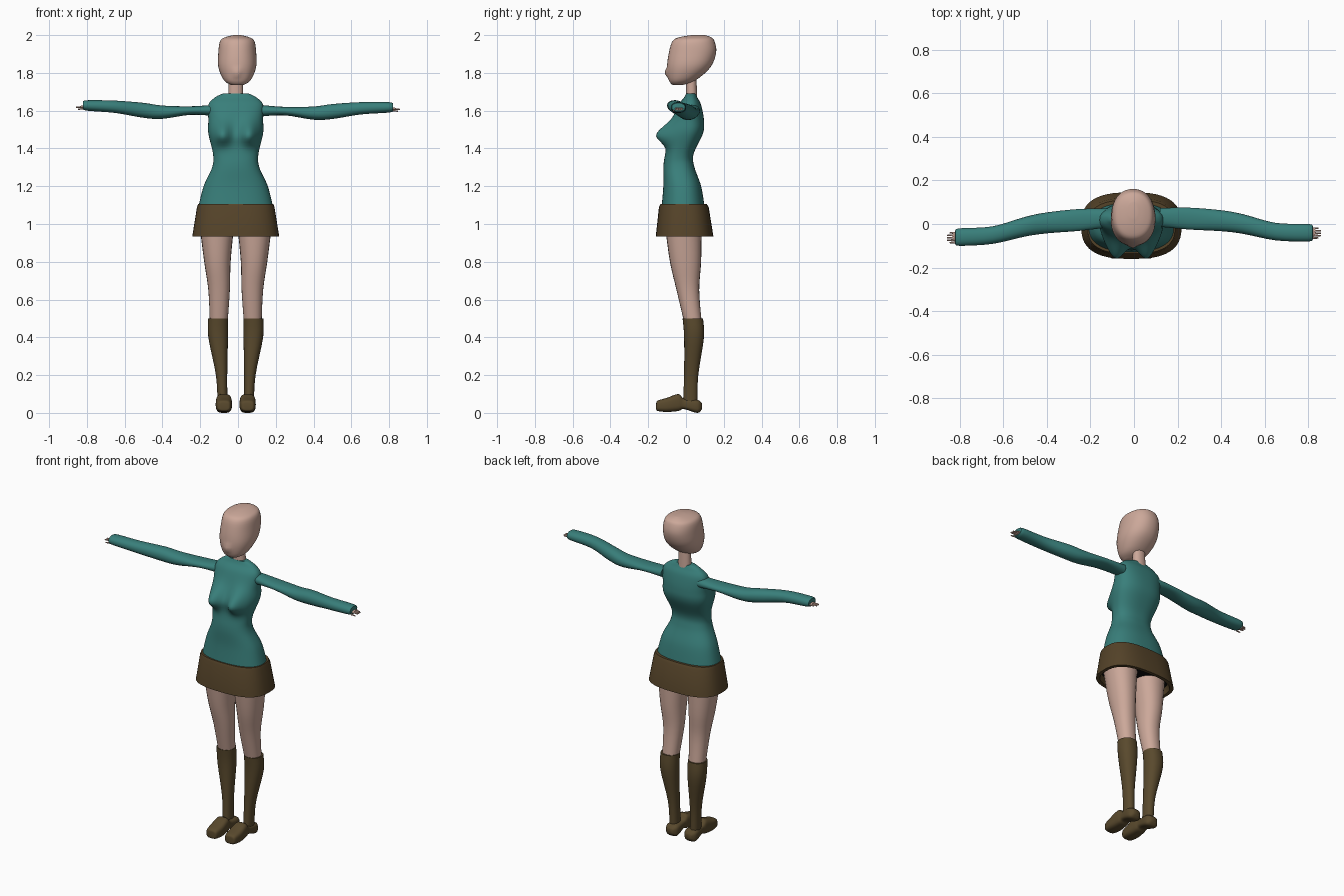
import bpy, bmesh
from math import cos, sin, pi, exp, radians, copysign
from mathutils import Vector

if "Cube" in bpy.data.objects:
    bpy.data.objects.remove(bpy.data.objects["Cube"], do_unlink=True)

MIDDLE = -.012  # the body stands slightly off the centre line
ARM_HEIGHT = 1.6


def material(name, *rgb):
    mat = bpy.data.materials.new(name)
    mat.use_nodes = True
    mat.diffuse_color = (*rgb, 1)
    mat.node_tree.nodes["Principled BSDF"].inputs["Base Color"].default_value = (*rgb, 1)
    return mat


skin = material("skin", .6, .39, .32)
teal = material("teal knit", .04, .21, .195)
brown = material("brown skirt", .09, .056, .022)
dark_brown = material("brown sock", .1, .067, .026)
black = material("black lining", .004, .004, .004)


def smooth_rows(rows, steps):
    """Add Catmull-Rom rows in between the given ones."""
    rows = [Vector(row) for row in rows]
    padded = [rows[0], *rows, rows[-1]]
    result = []
    for before, start, end, after in zip(padded, padded[1:], padded[2:], padded[3:]):
        leave, arrive = (end - before) / 2, (after - start) / 2
        for step in range(steps):
            t = step / steps
            ease = t * t * (3 - 2 * t)
            result.append(start.lerp(end, ease) + leave * t * (1 - t) ** 2
                          - arrive * t * t * (1 - t))
    return result + [rows[-1]]


def to_z(position, across, other):
    return Vector((across, other, position))


def to_y(position, across, other):
    return Vector((across, position, other))


def to_x(position, across, other):
    return Vector((position, across, other))


def loft(name, materials, orient, rows, sides=24, power=2.2, steps=4, bump=None):
    """Skin rounded sections; a row is position, centre, half width, low, high."""
    bm = bmesh.new()
    rings = []
    for position, centre, half, low, high in smooth_rows(rows, steps):
        ring = []
        for k in range(sides):
            c, s = cos(2 * pi * k / sides), sin(2 * pi * k / sides)
            across = centre + half * copysign(abs(c) ** (2 / power), c)
            other = (low + high + (high - low) * copysign(abs(s) ** (2 / power), s)) / 2
            point = orient(position, across, other)
            if bump and s < 0:
                point.y -= bump(point.x, point.z) * min(1, -2 * s)
            ring.append(bm.verts.new(point))
        rings.append(ring)
    for ring, following in zip(rings, rings[1:]):
        for k in range(sides):
            bm.faces.new((ring[k - 1], ring[k], following[k], following[k - 1]))
    first_cap = bm.faces.new(rings[0])
    first_cap.material_index = len(materials) - 1  # a second colour fills the first cap
    bm.faces.new(rings[-1])
    bmesh.ops.recalc_face_normals(bm, faces=bm.faces)
    mesh = bpy.data.meshes.new(name)
    bm.to_mesh(mesh)
    bm.free()
    for mat in materials:
        mesh.materials.append(mat)
    mesh.shade_smooth()
    mesh.set_sharp_from_angle(angle=radians(50))
    bpy.context.scene.collection.objects.link(bpy.data.objects.new(name, mesh))


def centred(*rows):
    """Rows of height, half width, front and back about the body's middle."""
    return [(z, MIDDLE, half, front, back) for z, half, front, back in rows]


def bell(distance, spread):
    return exp(-(distance / spread) ** 2)


# Head with a slight nose, and neck
def nose(x, z):
    return .016 * bell(x - MIDDLE / 2, .02) * bell(z - 1.8, .02)


head = centred((1.735, .03, -.07, -.02), (1.76, .07, -.09, .05), (1.83, .1, -.1, .13),
               (1.91, .1, -.09, .16), (1.97, .09, -.07, .15), (1.99, .06, -.03, .13),
               (2, .02, .03, .1))
loft("head", [skin], to_z, [(z, MIDDLE / 3, *size) for z, _, *size in head],
     sides=40, bump=nose)
loft("neck", [skin], to_z, centred((1.66, .04, 0, .06), (1.78, .036, 0, .055)))


# Sweater body with the bust formed on its front
def bust(x, z):
    rise = bell(z - 1.47, .068 if z > 1.47 else .05)
    return .078 * rise * sum(bell(x - MIDDLE - s * .072, .052) for s in (-1, 1))


loft("sweater_body", [teal], to_z, centred(
    (1.08, .2, -.13, .1), (1.2, .17, -.12, .08), (1.3, .125, -.12, .045),
    (1.37, .12, -.11, .04), (1.48, .145, -.085, .09), (1.55, .145, -.07, .095),
    (1.63, .145, -.04, .08), (1.67, .11, -.01, .06), (1.69, .07, 0, .05)),
    sides=64, power=2.4, steps=7, bump=bust)

# Skirt, from the dark lining around the hem and up to the waist
loft("skirt", [brown, black], to_z, centred(
    (.97, .2, -.13, .11), (.935, .21, -.14, .125), (.935, .23, -.16, .145),
    (1.09, .205, -.143, .12), (1.105, .2, -.136, .11)), sides=48, power=2.7, steps=1)

# Limb sections for one side, mirrored below
leg = [(.98, .1, .09, -.11, .083), (.8, .097, .07, -.085, .08),
       (.65, .088, .057, -.05, .07), (.48, .09, .047, -.01, .083)]
sock = [(.5, .093, .053, -.018, .09), (.4, .093, .052, -.01, .095),
        (.2, .075, .03, -.01, .065), (.05, .07, .026, -.016, .06)]
shoe = [(-.158, .063, .02, .02, .05), (-.15, .063, .035, .01, .065),
        (-.1, .063, .043, .005, .08), (-.04, .063, .04, .01, .1),
        (-.01, .063, .035, .02, .075), (.06, .063, .04, 0, .07),
        (.085, .063, .02, .02, .05)]
sleeve = [(.12, .03, .043, -.03, .03), (.25, .025, .05, -.025, .02),
          (.4, .015, .048, -.048, .022), (.5, 0, .045, -.044, .035),
          (.65, -.035, .04, -.02, .045), (.8, -.04, .04, -.01, .045),
          (.82, -.04, .03, 0, .035)]
palm = [(.8, -.038, .022, 0, .02), (.83, -.038, .02, 0, .017)]


def finger(index):
    """Four fingers side by side, then a lower thumb; the outer ones are short."""
    y = -.02 - .011 * index
    z = 0 if index == 4 else .01
    tip = .846 if index in (0, 4) else .857
    return [(.82, y, .005, z - .005, z + .005), (tip, y, .003, z - .006, z)]


for side, label in ((1, "left"), (-1, "right")):
    def on_leg(rows):
        return [(t, MIDDLE + side * centre, *size) for t, centre, *size in rows]

    def on_arm(rows):
        # The right arm reaches a little further forward and up
        lean = .025 if side < 0 else 0
        return [(side * x, y - lean * x, half, *(ARM_HEIGHT + z + lean * x / 2 for z in span))
                for x, y, half, *span in rows]

    # Legs, socks and shoes
    loft(label + "_leg", [skin], to_z, on_leg(leg))
    loft(label + "_sock", [dark_brown], to_z, on_leg(sock))
    loft(label + "_shoe", [dark_brown], to_y, on_leg(shoe), sides=32, power=3.2)

    # Sleeves, hands and fingers
    loft(label + "_sleeve", [teal], to_x, on_arm(sleeve))
    loft(label + "_palm", [skin], to_x, on_arm(palm), sides=12)
    for index in range(5):
        loft(f"{label}_finger_{index + 1}", [skin], to_x, on_arm(finger(index)),
             sides=8, steps=2)
